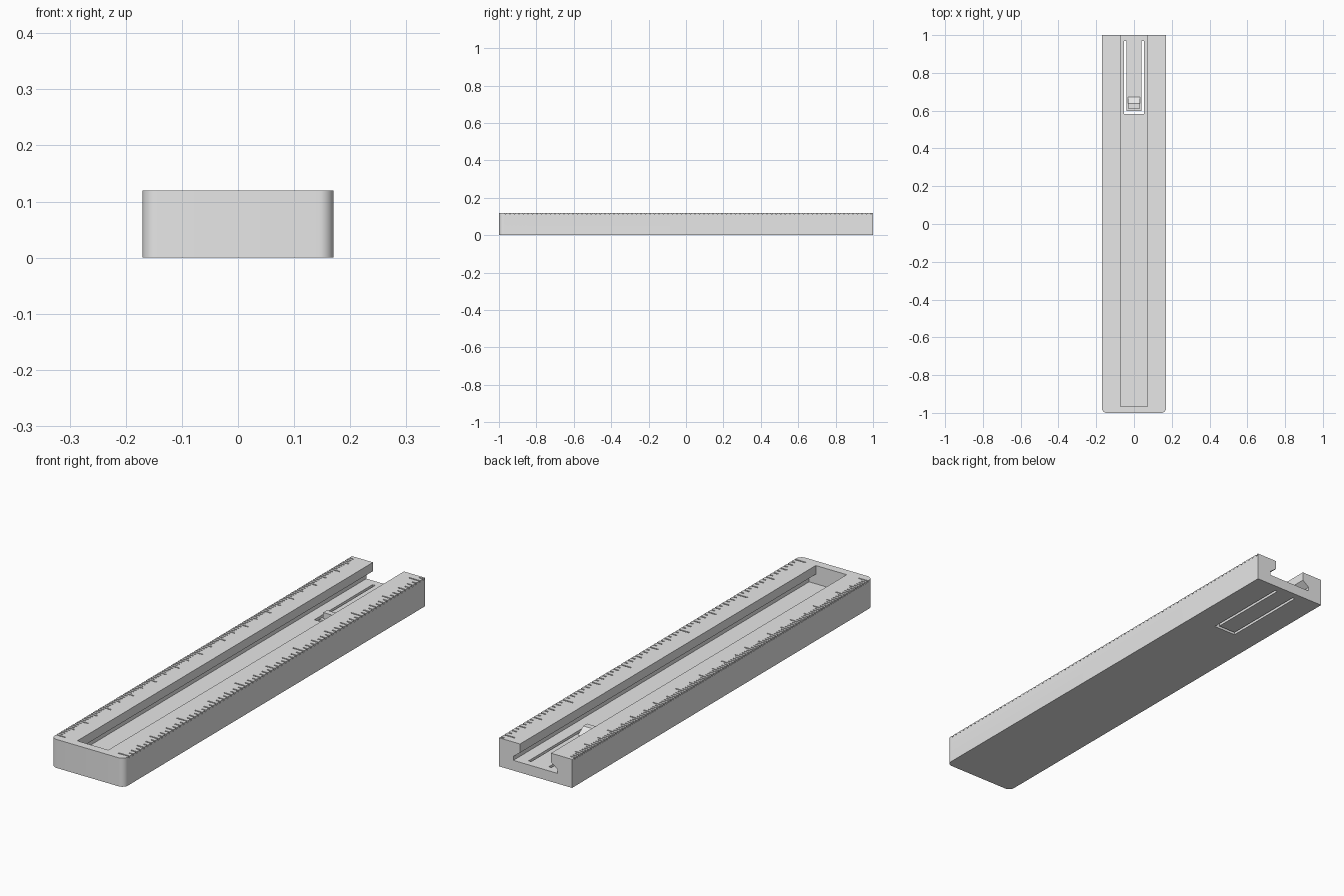
import bpy, bmesh, math
from mathutils import Vector

if "Cube" in bpy.data.objects:
    bpy.data.objects.remove(bpy.data.objects["Cube"])

W, H, L = 0.17, 0.12, 1.0        # half width, height, half length
FLOOR, START = 0.043, -0.965     # groove floor height, closed end of groove
INCH = 0.386
CM = INCH / 2.54

grey = bpy.data.materials.new("grey plastic")
grey.diffuse_color = (0.8, 0.8, 0.8, 1)
grey.use_nodes = True
grey.node_tree.nodes["Principled BSDF"].inputs["Base Color"].default_value = grey.diffuse_color


def prism(name, points, offset):
    """Extrude a closed 3D outline along an offset vector."""
    bm = bmesh.new()
    face = bm.faces.new([bm.verts.new(p) for p in points])
    new = bmesh.ops.extrude_face_region(bm, geom=[face])["geom"]
    bmesh.ops.translate(bm, vec=Vector(offset),
                        verts=[g for g in new if isinstance(g, bmesh.types.BMVert)])
    bmesh.ops.recalc_face_normals(bm, faces=bm.faces)
    return make(name, bm)


def make(name, bm):
    mesh = bpy.data.meshes.new(name)
    bm.to_mesh(mesh)
    bm.free()
    mesh.materials.append(grey)
    obj = bpy.data.objects.new(name, mesh)
    bpy.context.collection.objects.link(obj)
    return obj


def add_box(bm, x0, x1, y0, y1, z0, z1):
    verts = bmesh.ops.create_cube(bm, size=1)["verts"]
    bmesh.ops.scale(bm, vec=(x1 - x0, y1 - y0, z1 - z0), verts=verts)
    bmesh.ops.translate(bm, vec=((x0 + x1) / 2, (y0 + y1) / 2, (z0 + z1) / 2), verts=verts)


def cut(target, cutter):
    mod = target.modifiers.new("cut", 'BOOLEAN')
    mod.operation, mod.solver, mod.object = 'DIFFERENCE', 'EXACT', cutter
    bpy.context.view_layer.objects.active = target
    bpy.ops.object.modifier_apply(modifier=mod.name)
    bpy.data.objects.remove(cutter)


# Body: flat back end, rounded front corners
R, N = 0.026, 8
arc = [(W - R + R * math.cos(a), -L + R - R * math.sin(a))
       for a in (math.pi / 2 * i / N for i in range(N + 1))]
outline = [(W, L)] + arc + [(-x, y) for x, y in reversed(arc)] + [(-W, L)]
body = prism("ruler_body", [(x, y, 0) for x, y in outline], (0, 0, H))

# Undercut groove, open at the back
half = [(0.072, H + 0.05), (0.072, 0.083), (0.103, 0.06), (0.103, FLOOR)]
profile = half + [(-x, z) for x, z in reversed(half)]
cut(body, prism("groove_cutter", [(x, START, z) for x, z in profile], (0, 2.1, 0)))

# U-shaped slit that frees the spring tongue
slit = [(0.053, 0.97), (0.053, 0.583), (-0.053, 0.583), (-0.053, 0.97),
        (-0.041, 0.97), (-0.041, 0.597), (0.041, 0.597), (0.041, 0.97)]
cut(body, prism("slit_cutter", [(x, y, -0.05) for x, y in slit], (0, 0, 0.12)))

# Engraved scale ticks running in from the outer edges
DEPTH = 0.007
bm = bmesh.new()
for i in range(int((L - 0.01 - START) / (CM / 10)) + 1):        # fine scale, left bank
    y = START + i * CM / 10
    length = 0.042 if i % 10 == 0 else 0.032 if i % 5 == 0 else 0.021
    add_box(bm, -W - 0.02, -W + length, y - 0.0025, y + 0.0025, H - DEPTH, H + 0.02)
for i in range(int((L - 0.01 - START) / (INCH / 16)) + 1):      # coarse scale, right bank
    y = START + i * INCH / 16
    length = (0.05 if i % 16 == 0 else 0.04 if i % 8 == 0 else
              0.032 if i % 4 == 0 else 0.025 if i % 2 == 0 else 0.018)
    add_box(bm, W - length, W + 0.02, y - 0.0028, y + 0.0028, H - DEPTH, H + 0.02)
cut(body, make("tick_cutter", bm))

bpy.ops.object.select_all(action='DESELECT')
body.select_set(True)
bpy.context.view_layer.objects.active = body
bpy.ops.object.shade_smooth_by_angle(angle=math.radians(30))

# Catch: small wedge at the tip of the tongue
catch = [(0.612, FLOOR - 0.004), (0.612, FLOOR + 0.025), (0.637, FLOOR + 0.025),
         (0.672, FLOOR), (0.672, FLOOR - 0.004)]
prism("tongue_catch", [(-0.032, y, z) for y, z in catch], (0.064, 0, 0))
